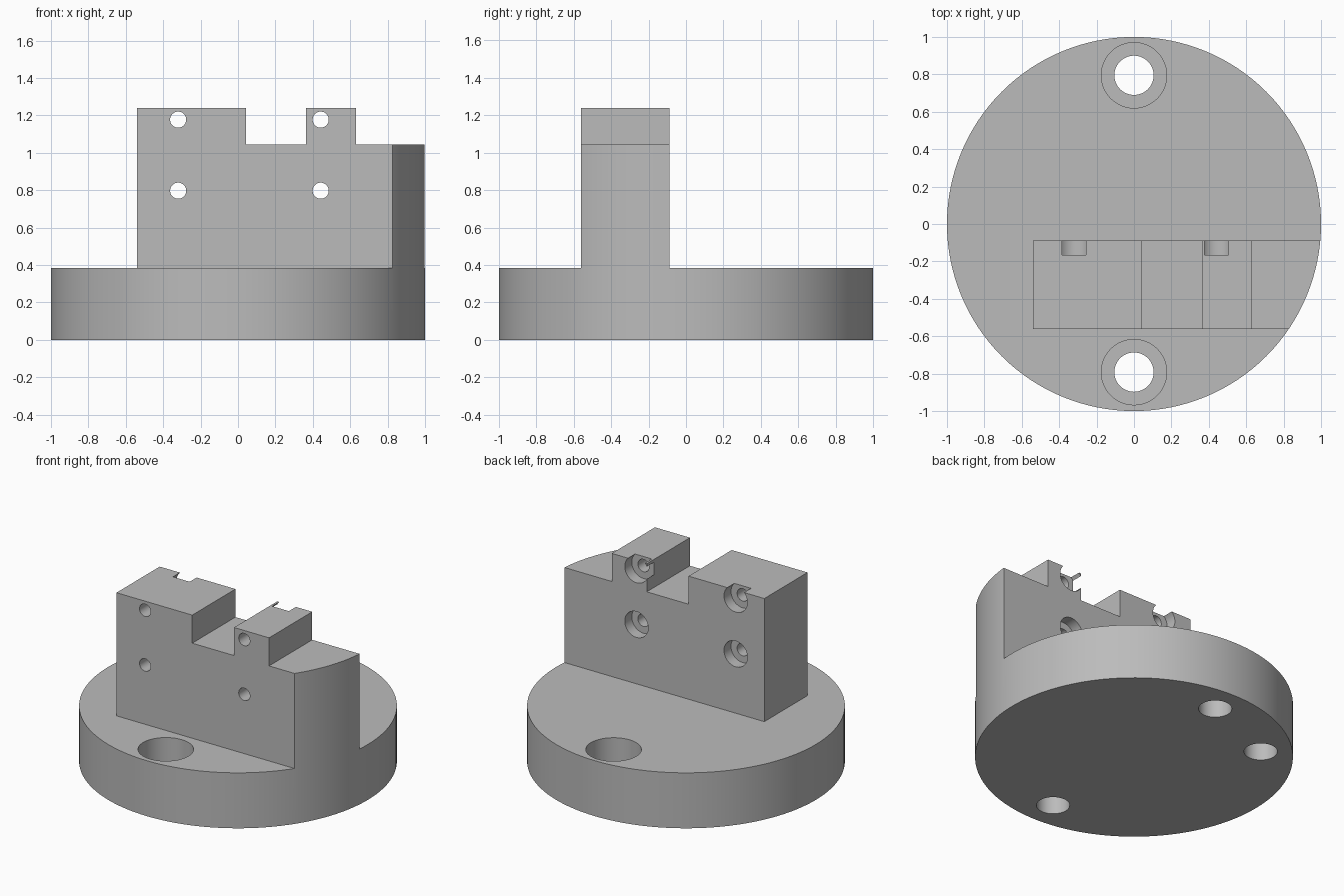
import bpy, bmesh, math
from mathutils import Vector, Matrix

if "Cube" in bpy.data.objects:
    bpy.data.objects.remove(bpy.data.objects["Cube"])

BASE_TOP, STEP_TOP, BLOCK_TOP = 0.385, 1.045, 1.24
BLOCK_FRONT, BLOCK_BACK, BLOCK_LEFT_EDGE = -0.562, -0.088, -0.54

grey = bpy.data.materials.new("machined grey")
grey.use_nodes = True
colour = (0.5, 0.5, 0.5, 1)
grey.diffuse_color = colour
grey.node_tree.nodes["Principled BSDF"].inputs["Base Color"].default_value = colour


def add_object(name, bm):
    bmesh.ops.recalc_face_normals(bm, faces=bm.faces)
    mesh = bpy.data.meshes.new(name)
    bm.to_mesh(mesh)
    bm.free()
    mesh.materials.append(grey)
    obj = bpy.data.objects.new(name, mesh)
    bpy.context.collection.objects.link(obj)
    return obj


def rod(name, start, end, radius, sides=48):
    """Cylinder running from start to end."""
    start, end = Vector(start), Vector(end)
    axis = end - start
    turn = axis.to_track_quat("Z", "Y").to_matrix().to_4x4()
    bm = bmesh.new()
    bmesh.ops.create_cone(bm, cap_ends=True, segments=sides, radius1=radius,
                          radius2=radius, depth=axis.length,
                          matrix=Matrix.Translation((start + end) / 2) @ turn)
    return add_object(name, bm)


def prism(name, points, push):
    """Polygon extruded along the push vector."""
    bm = bmesh.new()
    face = bm.faces.new([bm.verts.new(p) for p in points])
    grown = bmesh.ops.extrude_face_region(bm, geom=[face], use_keep_orig=True)
    moved = [g for g in grown["geom"] if isinstance(g, bmesh.types.BMVert)]
    bmesh.ops.translate(bm, verts=moved, vec=push)
    return add_object(name, bm)


def cut(body, cutter):
    cutter.hide_render = True
    mod = body.modifiers.new("cut", "BOOLEAN")
    mod.operation, mod.solver, mod.object = "DIFFERENCE", "EXACT", cutter
    bpy.context.view_layer.objects.active = body
    bpy.ops.object.modifier_apply(modifier=mod.name)
    bpy.data.objects.remove(cutter)


# Round stock, milled down to a disc with an upright block
fixture = rod("fixture_body", (0, 0, 0), (0, 0, BLOCK_TOP), 1, 128)
far = 1.3
plan = [(far, BLOCK_BACK), (far, far), (-far, far), (-far, -far), (far, -far),
        (far, BLOCK_FRONT), (BLOCK_LEFT_EDGE, BLOCK_FRONT), (BLOCK_LEFT_EDGE, BLOCK_BACK)]
cut(fixture, prism("waste_around_block", [(x, y, BASE_TOP) for x, y in plan], (0, 0, 1.2)))

# Notch and lowered shoulder on top of the block
for left, right in ((0.042, 0.363), (0.632, far)):
    outline = [(left, -far, STEP_TOP), (right, -far, STEP_TOP),
               (right, -far, 1.5), (left, -far, 1.5)]
    cut(fixture, prism("top_notch", outline, (0, 2 * far, 0)))

# Screw holes through the block, counterbored from the back
for x in (-0.32, 0.442):
    for z in (0.797, 1.177):
        cut(fixture, rod("screw_hole", (x, -0.8, z), (x, 0.2, z), 0.043))
        cut(fixture, rod("screw_counterbore", (x, -0.165, z), (x, 0.2, z), 0.09))

# Mounting holes through the disc, counterbored from above
for y in (-0.792, 0.795):
    cut(fixture, rod("mounting_hole", (0, y, -0.2), (0, y, 0.8), 0.105))
    cut(fixture, rod("mounting_counterbore", (0, y, 0.15), (0, y, 0.8), 0.175))

# Blind locating hole in the underside
spot = 0.8 * math.sqrt(0.5)
cut(fixture, rod("locating_hole", (-spot, spot, -0.2), (-spot, spot, 0.25), 0.105))

bpy.ops.object.select_all(action="DESELECT")
fixture.select_set(True)
bpy.context.view_layer.objects.active = fixture
bpy.ops.object.shade_smooth_by_angle(angle=math.radians(30))
